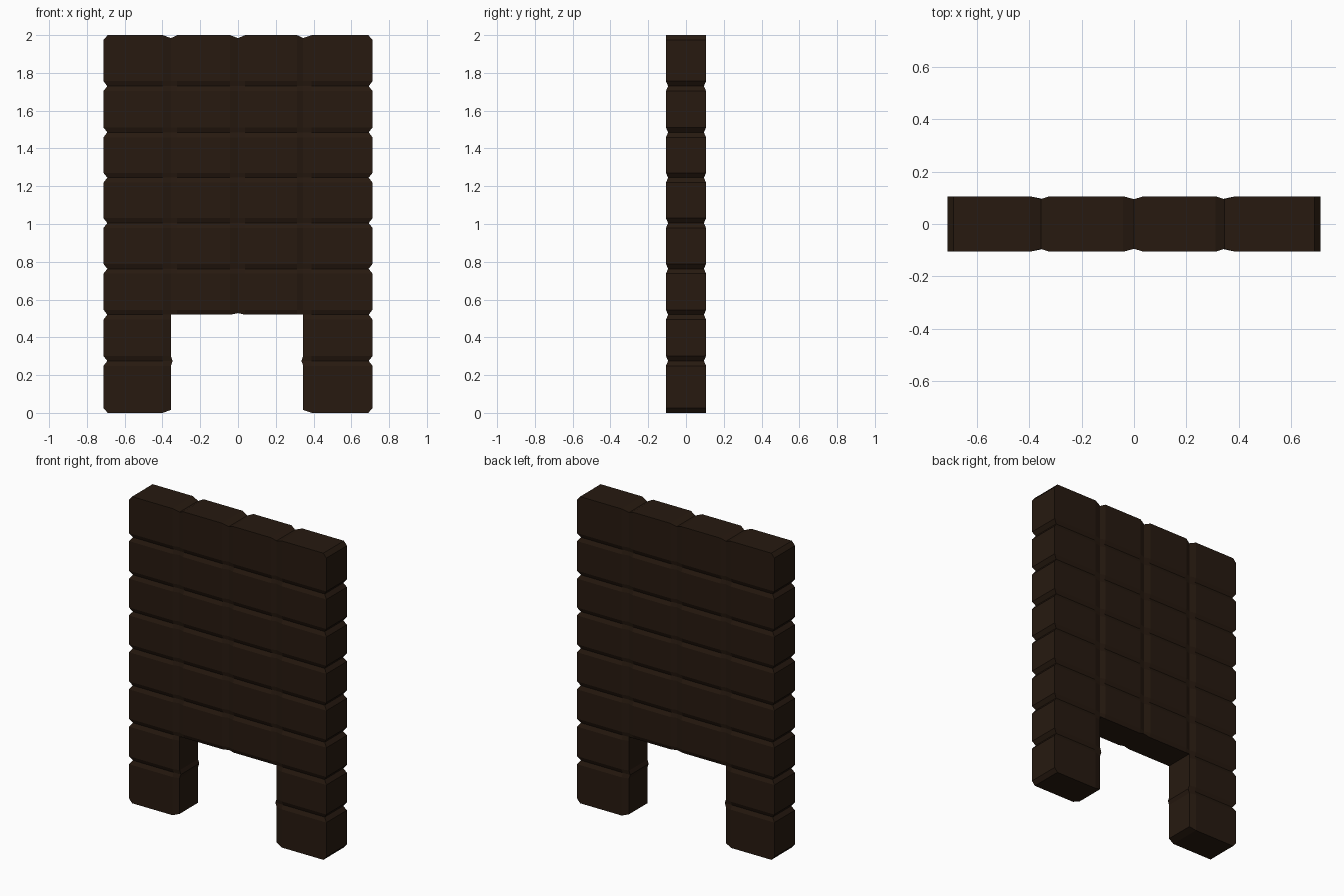
import bpy, bmesh

if "Cube" in bpy.data.objects:
    bpy.data.objects.remove(bpy.data.objects["Cube"])

DEPTH, GROOVE_DEPTH = 0.106, 0.095
HALF_W, HEIGHT = 0.712, 2.0
LEFT, RIGHT, OPEN_TOP = -0.355, 0.345, 0.52

# Seams between blocks: (position, shoulder before, shoulder after)
x_seams = [(LEFT, 0.043, 0.033), (0.0, 0.042, 0.038), (RIGHT, 0.033, 0.045)]
z_seams = [(z, 0.026, 0.026) for z in (0.275, OPEN_TOP, 0.763, 1.005, 1.245, 1.485, 1.73)]


def grid_lines(lo, hi, seams, edge):
    lines = [(lo, False), (lo + edge, False)]
    for pos, before, after in seams:
        lines += [(pos - before, False), (pos, True), (pos + after, False)]
    return lines + [(hi - edge, False), (hi, False)]


xs = grid_lines(-HALF_W, HALF_W, x_seams, 0.022)
zs = grid_lines(0.0, HEIGHT, z_seams, 0.026)


def point(i, j, side):
    (x, gx), (z, gz) = xs[i], zs[j]
    y = GROOVE_DEPTH if gx or gz else DEPTH
    end_x, end_z = i in (0, len(xs) - 1), j in (0, len(zs) - 1)
    px, pz = x, z
    # Notched side edges, dented top and bottom edges, clipped corners
    if end_x and gz:
        px *= 0.692 / HALF_W
    if end_z and gx:
        pz += 0.016 if j == 0 else -0.016
    if end_x and end_z:
        px -= 0.011 if x > 0 else -0.011
        pz += 0.013 if j == 0 else -0.013
    # Small irregularities around the leg opening
    if z == 0.275 and x in (LEFT, RIGHT):
        px += 0.009 if x < 0 else -0.009
    if z == OPEN_TOP and x == 0.0:
        pz += 0.008
    return px, y * side, pz


bm = bmesh.new()
sheets = {s: {(i, j): bm.verts.new(point(i, j, s))
              for i in range(len(xs)) for j in range(len(zs))} for s in (-1, 1)}


def filled(i, j):
    if not (0 <= i < len(xs) - 1 and 0 <= j < len(zs) - 1):
        return False
    in_gap = LEFT <= xs[i][0] and xs[i + 1][0] <= RIGHT
    return not (in_gap and zs[j + 1][0] <= OPEN_TOP)


# Front and back faces, with walls wherever a cell borders empty space
for i in range(len(xs) - 1):
    for j in range(len(zs) - 1):
        if not filled(i, j):
            continue
        ring = [(i, j), (i + 1, j), (i + 1, j + 1), (i, j + 1)]
        bm.faces.new([sheets[-1][k] for k in ring])
        bm.faces.new([sheets[1][k] for k in reversed(ring)])
        neighbours = [(i, j - 1), (i + 1, j), (i, j + 1), (i - 1, j)]
        for n, cell in enumerate(neighbours):
            if not filled(*cell):
                a, b = ring[n], ring[(n + 1) % 4]
                bm.faces.new([sheets[-1][b], sheets[-1][a], sheets[1][a], sheets[1][b]])

bmesh.ops.delete(bm, geom=[v for v in bm.verts if not v.link_faces], context='VERTS')
bmesh.ops.recalc_face_normals(bm, faces=bm.faces)

# Block panel with two legs
mesh = bpy.data.meshes.new("block_panel")
bm.to_mesh(mesh)
bm.free()
panel = bpy.data.objects.new("block_panel", mesh)
bpy.context.collection.objects.link(panel)

mat = bpy.data.materials.new("dark_brown")
mat.diffuse_color = (0.02, 0.01, 0.005, 1)
mat.use_nodes = True
mat.node_tree.nodes["Principled BSDF"].inputs["Base Color"].default_value = mat.diffuse_color
mesh.materials.append(mat)
